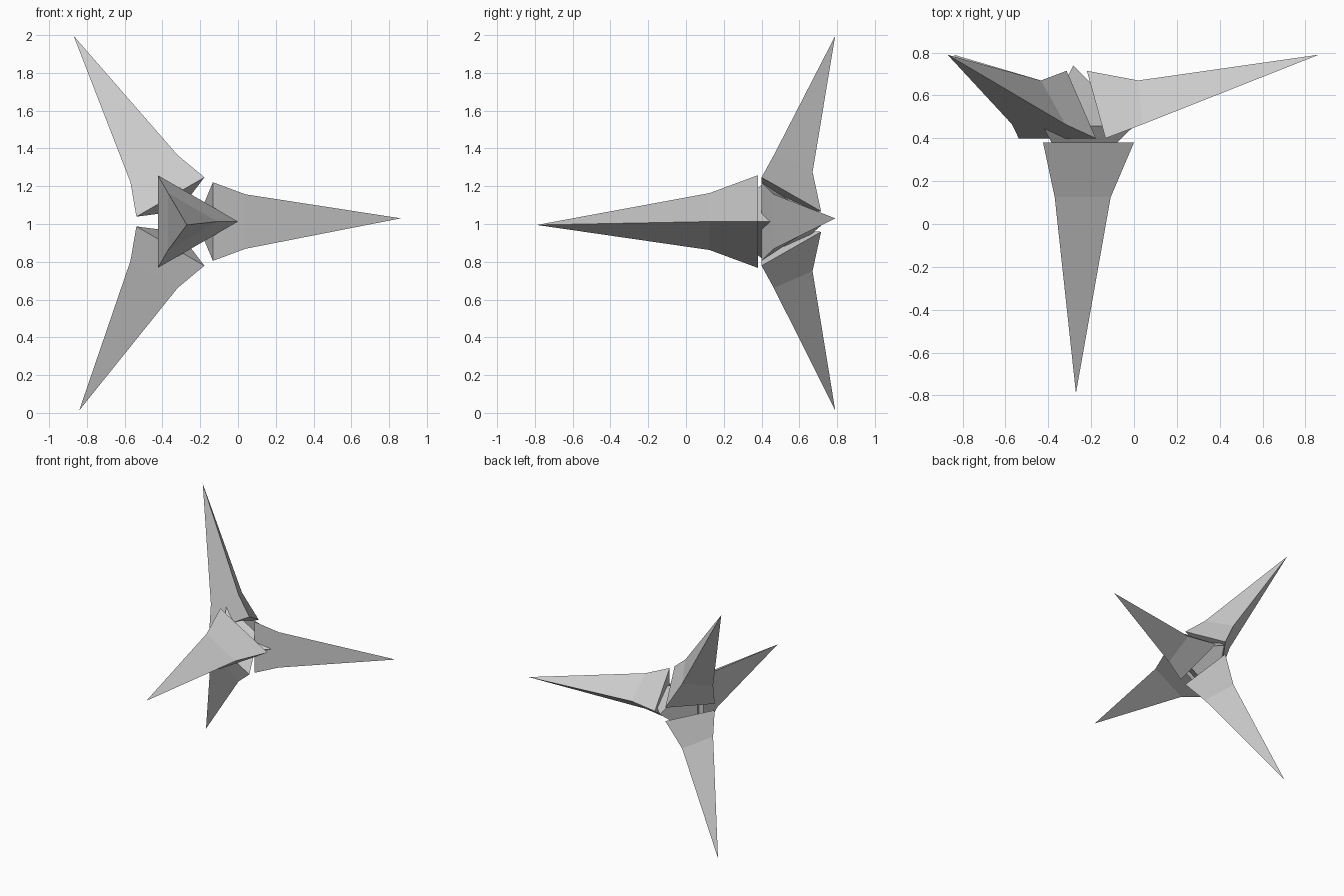
import bpy, bmesh
from math import sin, cos, radians
from mathutils import Matrix, Vector

if "Cube" in bpy.data.objects:
    bpy.data.objects.remove(bpy.data.objects["Cube"])

CENTRE = Vector((-0.283, 0, 1.013))


def make(name, verts, faces, angle=0):
    """Flat-shaded mesh turned about the front-back axis of the star."""
    rot = Matrix.Rotation(radians(-angle), 3, 'Y')
    bm = bmesh.new()
    vs = [bm.verts.new(rot @ Vector(v) + CENTRE) for v in verts]
    for f in faces:
        bm.faces.new([vs[i] for i in f])
    bmesh.ops.recalc_face_normals(bm, faces=bm.faces)
    me = bpy.data.meshes.new(name)
    bm.to_mesh(me)
    bm.free()
    ob = bpy.data.objects.new(name, me)
    bpy.context.collection.objects.link(ob)


def triangle(radius, y):
    return [(radius * cos(radians(a)), y, radius * sin(radians(a)))
            for a in (0, 120, 240)]


# three-sided spike: base ring, waist ring, tip
SPIKE = [(0, 1, 2)]
for i in range(3):
    j = (i + 1) % 3
    SPIKE += [(i, j, j + 3, i + 3), (i + 3, j + 3, 6)]

# front spike
make("front_spike",
     triangle(0.283, 0.38) + triangle(0.174, 0.125) + [(0.012, -0.79, -0.018)],
     SPIKE)

# three rear spikes spread around the axis
rear = [(0.15, 0.40, 0.208), (0.15, 0.40, -0.208), (0.063, 0.715, 0),
        (0.323, 0.465, 0.144), (0.323, 0.465, -0.144), (0.303, 0.67, 0),
        (1.145, 0.79, 0.017)]
for name, a in (("right_spike", 0), ("upper_spike", 120), ("lower_spike", 240)):
    make(name, rear, SPIKE, a)

# double pyramid core joining the spikes
make("core", triangle(0.283, 0.457) + [(0, 0.18, 0), (0, 0.74, 0)],
     [(i, (i + 1) % 3, k) for i in range(3) for k in (3, 4)])
